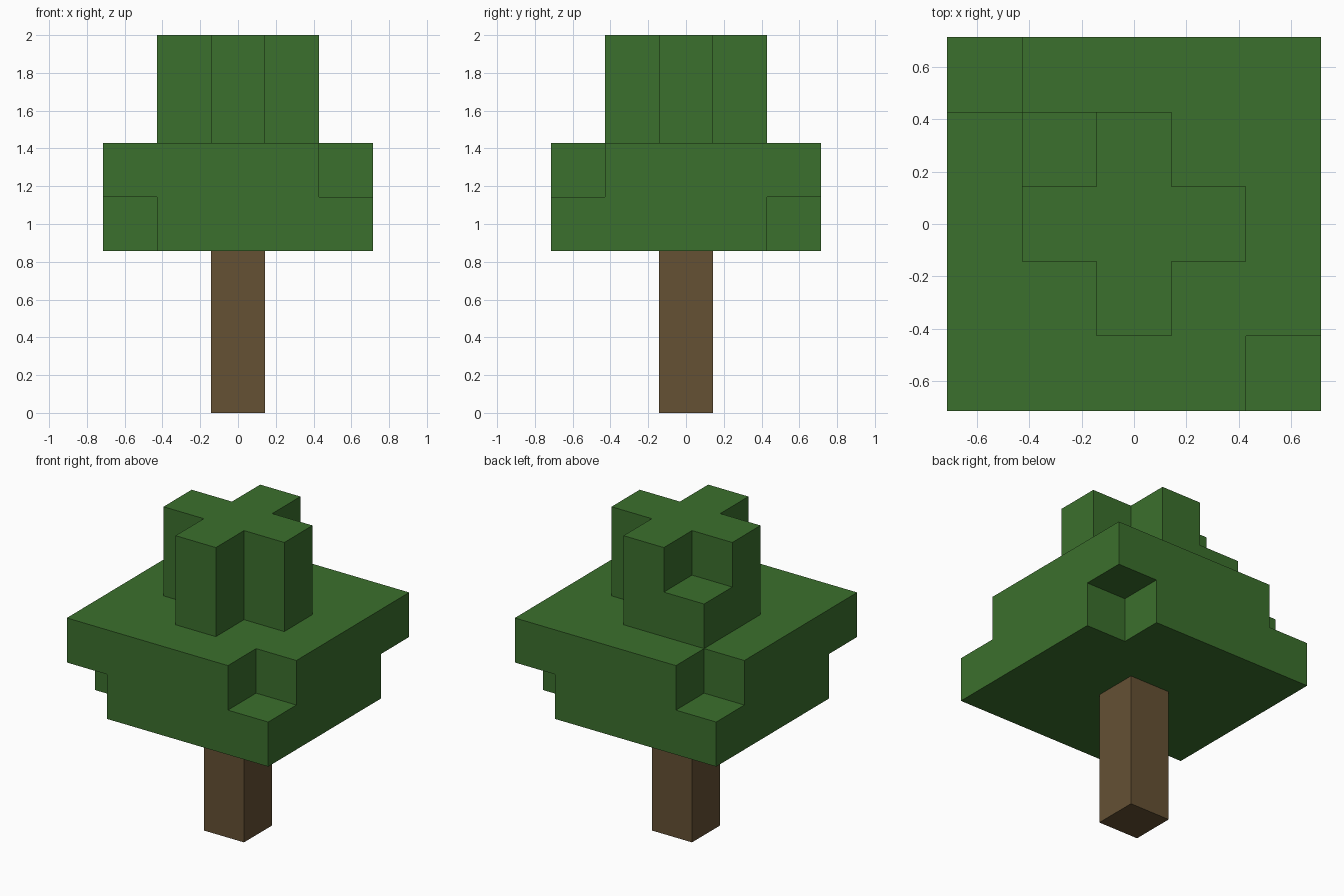
import bpy
import bmesh
from mathutils import Vector

cube = bpy.data.objects.get("Cube")
if cube:
    bpy.data.objects.remove(cube, do_unlink=True)

U = 2 / 7  # block size: the tree is seven blocks tall


def make_material(name, color):
    mat = bpy.data.materials.new(name)
    mat.use_nodes = True
    mat.diffuse_color = color
    mat.node_tree.nodes["Principled BSDF"].inputs["Base Color"].default_value = color
    return mat


def layer(radius, level, missing=()):
    """Square layer of block cells, without the listed corners."""
    span = range(-radius, radius + 1)
    gone = {(sx * radius, sy * radius) for sx, sy in missing}
    return {(x, y, level) for x in span for y in span if (x, y) not in gone}


def build_blocks(name, cells, solid, mat):
    """Mesh the outer skin of the cells, skipping faces shared with other blocks."""
    bm = bmesh.new()
    for cell in sorted(cells):
        center = Vector(cell) + Vector((0, 0, 0.5))
        for axis in range(3):
            for sign in (-1, 1):
                n = Vector((0, 0, 0))
                n[axis] = sign
                if tuple(int(c + d) for c, d in zip(cell, n)) in solid:
                    continue
                a = Vector((0, 0, 0))
                a[(axis + 1) % 3] = 0.5
                b = n.cross(a)
                mid = center + n * 0.5
                corners = (mid - a - b, mid + a - b, mid + a + b, mid - a + b)
                bm.faces.new([bm.verts.new(p * U) for p in corners])
    bmesh.ops.remove_doubles(bm, verts=bm.verts, dist=0.001)
    mesh = bpy.data.meshes.new(name)
    bm.to_mesh(mesh)
    bm.free()
    mesh.materials.append(mat)
    obj = bpy.data.objects.new(name, mesh)
    bpy.context.collection.objects.link(obj)
    return obj


ALL = [(-1, -1), (-1, 1), (1, -1), (1, 1)]

# Trunk column
trunk = {(0, 0, z) for z in range(3)}

# Wide canopy: each layer lacks one diagonal pair of corners
foliage = layer(2, 3, [(-1, -1), (1, 1)]) | layer(2, 4, [(1, -1), (-1, 1)])

# Crown: a cross, with one extra block filling its lower back-left corner
foliage |= layer(1, 5, [c for c in ALL if c != (-1, 1)]) | layer(1, 6, ALL)

solid = trunk | foliage
build_blocks("trunk", trunk, solid, make_material("bark brown", (0.130, 0.082, 0.034, 1)))
build_blocks("foliage", foliage, solid, make_material("leaf green", (0.044, 0.162, 0.026, 1)))
